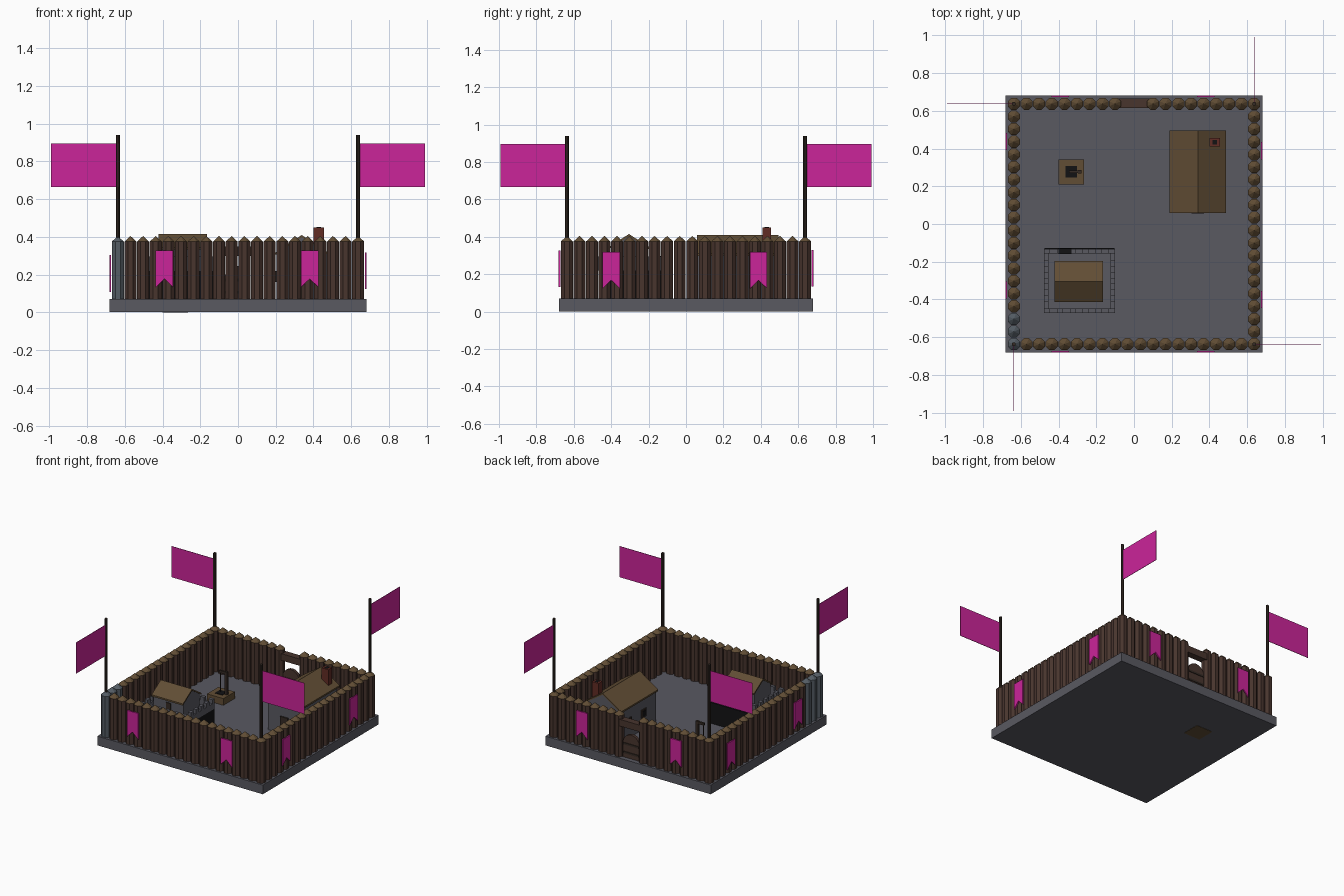
import bpy, bmesh, math
from mathutils import Matrix, Vector

if "Cube" in bpy.data.objects:
    bpy.data.objects.remove(bpy.data.objects["Cube"])


def mat(name, r, g, b):
    m = bpy.data.materials.new(name)
    m.diffuse_color = (r, g, b, 1)
    m.use_nodes = True
    m.node_tree.nodes["Principled BSDF"].inputs["Base Color"].default_value = m.diffuse_color
    return m


GREY = mat("stone_grey", .10, .10, .12)
LOG = mat("log_brown", .065, .035, .027)
TAN = mat("cut_wood", .12, .075, .035)
DARK = mat("dark_wood", .035, .024, .018)
BLACK = mat("shadow_black", .006, .006, .007)
RED = mat("brick_red", .12, .025, .018)
PINK = mat("banner_magenta", .6, .018, .32)
PALE = mat("weathered_log", .09, .11, .13)


def finish(name, bm, *mats):
    bmesh.ops.recalc_face_normals(bm, faces=bm.faces)
    me = bpy.data.meshes.new(name)
    bm.to_mesh(me)
    bm.free()
    for m in mats:
        me.materials.append(m)
    ob = bpy.data.objects.new(name, me)
    bpy.context.collection.objects.link(ob)
    return ob


def add_box(bm, x0, x1, y0, y1, z0, z1):
    m = Matrix.Translation(((x0 + x1) / 2, (y0 + y1) / 2, (z0 + z1) / 2))
    m = m @ Matrix.Diagonal((x1 - x0, y1 - y0, z1 - z0, 1))
    bmesh.ops.create_cube(bm, size=1, matrix=m)


def boxes(name, m, *dims):
    bm = bmesh.new()
    for d in dims:
        add_box(bm, *d)
    return finish(name, bm, m)


def prism(name, m, pts, origin, u, v, depth):
    """Extrude a 2D outline, drawn in the axes u and v, along depth."""
    o, u, v, d = Vector(origin), Vector(u), Vector(v), Vector(depth)
    bm = bmesh.new()
    f = bm.faces.new([bm.verts.new(o + u * a + v * b) for a, b in pts])
    r = bmesh.ops.extrude_face_region(bm, geom=[f])
    bmesh.ops.translate(bm, vec=d, verts=[e for e in r["geom"] if isinstance(e, bmesh.types.BMVert)])
    return finish(name, bm, m)


def add_log(bm, x, y):
    """Eight sided stake with a pointed, paler top."""
    rings = [[bm.verts.new((x + .0345 * math.cos(a), y + .0345 * math.sin(a), z))
              for a in [(k + .5) * math.pi / 4 for k in range(8)]] for z in (.069, .375)]
    tip = bm.verts.new((x, y, .405))
    bm.faces.new(rings[0])
    for k in range(8):
        n = (k + 1) % 8
        bm.faces.new((rings[0][k], rings[0][n], rings[1][n], rings[1][k]))
        bm.faces.new((rings[1][k], rings[1][n], tip)).material_index = 1


# Ground slab
boxes("ground_slab", GREY, (-.68, .68, -.68, .68, .002, .07))

# Palisade: 20 stakes a side, gate gap at the back, weathered corner at front left
E, N = .637, 19
step = 2 * E / N
pos = [-E + i * step for i in range(N + 1)]
walls = {
    "front_palisade": [(x, -E) for x in pos[1:]],
    "back_palisade": [(x, E) for i, x in enumerate(pos) if i not in (9, 10)],
    "left_palisade": [(-E, y) for y in pos[3:-1]],
    "right_palisade": [(E, y) for y in pos[1:-1]],
    "weathered_stakes": [(-E, y) for y in pos[:3]],
}
for name, pts in walls.items():
    bm = bmesh.new()
    for x, y in pts:
        add_log(bm, x, y)
    if name == "weathered_stakes":
        finish(name, bm, PALE, PALE)
    else:
        finish(name, bm, LOG, TAN)

# Gate: lintel and arched door
boxes("gate_lintel", LOG, (-.09, .085, .615, .665, .30, .35))
arch = [(-.068, 0), (.068, 0)] + [(.068 * math.cos(a), .11 + .068 * math.sin(a))
                                 for a in [k * math.pi / 10 for k in range(11)]]
prism("gate_door", LOG, arch, (-.003, .625, .069), (1, 0, 0), (0, 0, 1), (0, .022, 0))
boxes("gate_bands", DARK, *[(-.068, .062, .620, .652, z, z + .014) for z in (.10, .165)])

# Corner poles, with flags that turn around the fort
for i in range(4):
    R = Matrix.Rotation(i * math.pi / 2, 3, 'Z')
    c, d, n = R @ Vector((E, -E, 0)), R @ Vector((1, 0, 0)), R @ Vector((0, 1, 0))
    bm = bmesh.new()
    bmesh.ops.create_cone(bm, cap_ends=True, segments=8, radius1=.0105, radius2=.0105,
                          depth=.87, matrix=Matrix.Translation((c.x, c.y, .505)))
    finish(f"flag_pole_{i}", bm, DARK)
    prism(f"flag_{i}", PINK, [(.006, .665), (.355, .665), (.355, .895), (.006, .895)],
          c - n * .0015, d, (0, 0, 1), n * .003)

# Swallow-tailed banners: side turn, position along the wall, top height
TAIL = [(-.046, 0), (-.046, -.195), (0, -.15), (.046, -.195), (.046, 0)]
spots = [(0, -.39, .328), (0, .38, .328), (1, -.40, .318), (1, .388, .318),
         (2, -.38, .33), (2, .39, .33), (3, -.437, .303), (3, .35, .303)]
for i, (turn, along, top) in enumerate(spots):
    R = Matrix.Rotation(turn * math.pi / 2, 3, 'Z')
    prism(f"wall_banner_{i}", PINK, TAIL, R @ Vector((along, -.672, top)),
          R @ Vector((1, 0, 0)), (0, 0, 1), R @ Vector((0, -.009, 0)))


def hut(name, cx, cy, half_w, half_l, z0, eave, ridge, along_y):
    """Gabled hut: grey pentagon body and two thin roof slabs."""
    u, d = (Vector((1, 0, 0)), Vector((0, 1, 0))) if along_y else (Vector((0, 1, 0)), Vector((1, 0, 0)))
    c, up, t = Vector((cx, cy, 0)), (0, 0, 1), .012
    w = half_w - .015
    e = eave + (ridge - eave) * .015 / half_w
    body = [(-w, z0), (w, z0), (w, e - t), (0, ridge - t), (-w, e - t)]
    prism(name + "_walls", GREY, body, c - d * (half_l - .006), u, up, d * 2 * (half_l - .006))
    for s in (-1, 1):
        slab = [(0, ridge), (s * half_w, eave), (s * half_w, eave - t), (0, ridge - t)]
        prism(f"{name}_roof_{'left' if s < 0 else 'right'}", TAN, slab, c - d * half_l, u, up, d * 2 * half_l)


# Long house with chimney, windows and door
hut("long_house", .338, .277, .15, .218, .069, .31, .41, True)
boxes("chimney", RED, (.40, .455, .41, .455, .30, .45))
boxes("chimney_flue", BLACK, (.415, .44, .42, .445, .445, .452))
boxes("house_window_frames", DARK, *[(.196, .21, y - .027, y + .027, .16, .22) for y in (.21, .38)])
boxes("house_window_panes", BLACK, *[(.193, .205, y - .017, y + .017, .17, .21) for y in (.21, .38)])
boxes("house_door", DARK, (.305, .37, .055, .075, .069, .20))

# Keep: dark body, stone parapet with merlons, small hut on top
X0, X1, Y0, Y1 = -.478, -.10, -.472, -.133
boxes("keep_body", BLACK, (X0 + .003, X1 - .003, Y0 + .003, Y1 + .006, .069, .225))
boxes("keep_floor", GREY, (X0 + .003, X1 - .003, Y0 + .003, Y1 - .003, .224, .232))
t = .024
boxes("keep_parapet", GREY, (X0, X1, Y0, Y0 + t, .22, .265), (X0, X1, Y1 - t, Y1, .22, .265),
      (X0, X0 + t, Y0 + t, Y1 - t, .22, .265), (X1 - t, X1, Y0 + t, Y1 - t, .22, .265))
bm = bmesh.new()
for k in range(6):
    x = X0 + (X1 - X0 - .034) * k / 5
    y = Y0 + (Y1 - Y0 - .034) * k / 5
    for yy in (Y0, Y1 - t):
        add_box(bm, x, x + .034, yy, yy + t, .264, .295)
    if 0 < k < 5:
        for xx in (X0, X1 - t):
            add_box(bm, xx, xx + t, y, y + .034, .264, .295)
finish("keep_merlons", bm, GREY)
boxes("keep_hatch", BLACK, (-.40, -.33, -.158, -.13, .225, .298))
hut("keep_hut", -.292, -.305, .108, .129, .23, .345, .415, False)
boxes("keep_hut_door", DARK, (-.31, -.27, -.404, -.39, .23, .315))

# Well: wooden box through the slab, dark shaft, post with arm and rope
boxes("well_box", TAN, (-.40, -.266, .208, .342, 0, .12))
boxes("well_shaft", BLACK, (-.362, -.303, .247, .306, .115, .123))
boxes("well_crane", DARK, (-.298, -.278, .267, .285, .115, .29), (-.345, -.28, .269, .283, .27, .287))
boxes("well_rope", DARK, (-.339, -.334, .2735, .2785, .13, .275))
